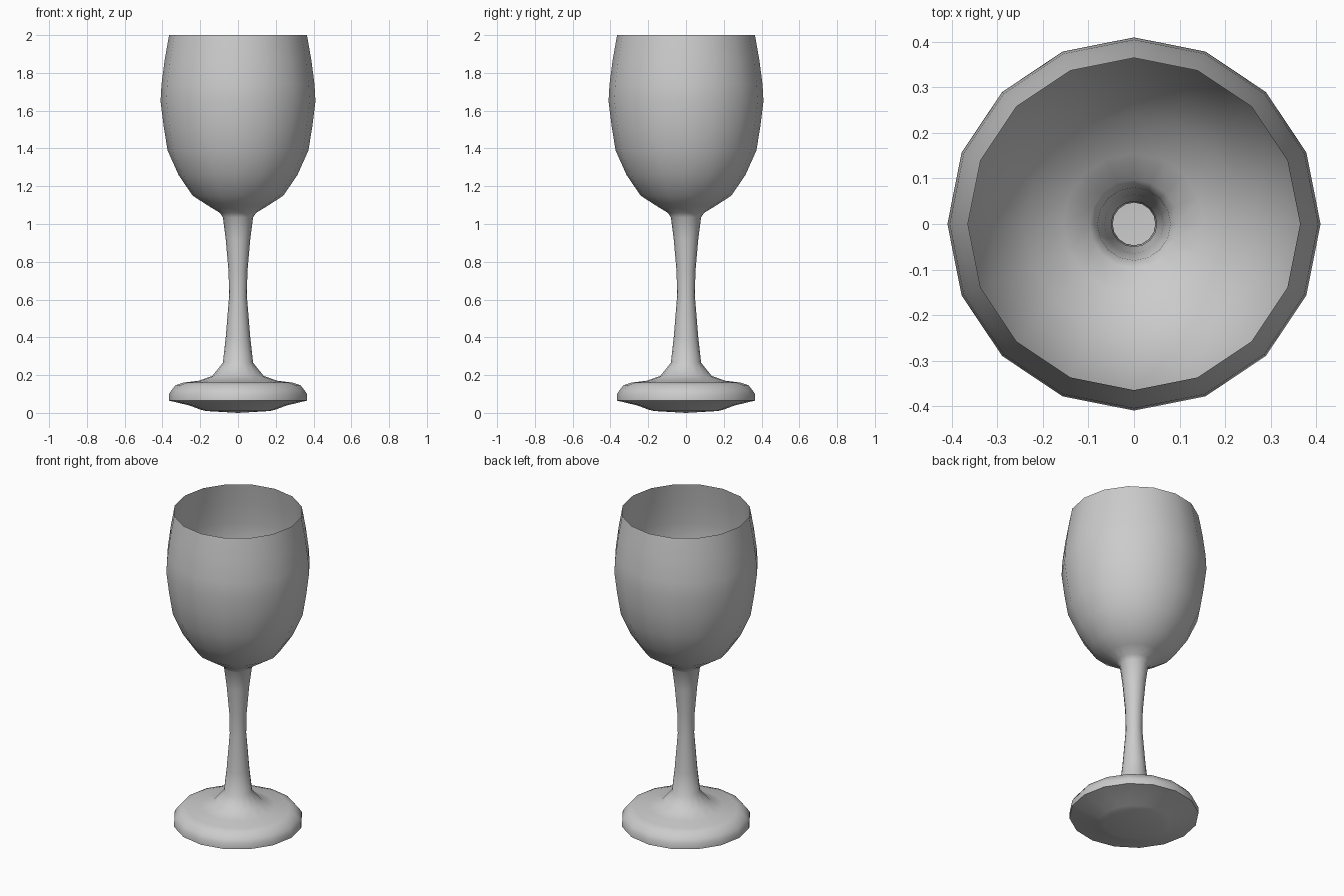
import bpy, bmesh, math

if "Cube" in bpy.data.objects:
    bpy.data.objects.remove(bpy.data.objects["Cube"])

SIDES = 16


def lathe(name, profile):
    """Revolve (radius, z) points around z; a zero radius closes to a point."""
    bm = bmesh.new()
    rings = []
    for r, z in profile:
        if r == 0:
            rings.append([bm.verts.new((0, 0, z))] * SIDES)
        else:
            rings.append([bm.verts.new((r * math.cos(a), r * math.sin(a), z))
                          for a in (2 * math.pi * i / SIDES for i in range(SIDES))])
    for low, high in zip(rings, rings[1:]):
        for i in range(SIDES):
            j = (i + 1) % SIDES
            corners = [low[i], low[j], high[j], high[i]]
            bm.faces.new(list(dict.fromkeys(corners)))
    mesh = bpy.data.meshes.new(name)
    bm.to_mesh(mesh)
    bm.free()
    obj = bpy.data.objects.new(name, mesh)
    bpy.context.collection.objects.link(obj)
    bpy.ops.object.select_all(action='DESELECT')
    bpy.context.view_layer.objects.active = obj
    obj.select_set(True)
    bpy.ops.object.shade_smooth_by_angle(angle=math.radians(40))
    return obj


# Thin-walled goblet: foot underside, foot rim, hollow stem, open bowl
underside = [(0, 0), (0.17, 0.01), (0.20, 0.018), (0.26, 0.04), (0.365, 0.065)]
foot = [(0.365, 0.10), (0.352, 0.12), (0.33, 0.147), (0.29, 0.16),
        (0.21, 0.17), (0.137, 0.195)]
stem = [(0.08, 0.265), (0.065, 0.40), (0.047, 0.62), (0.05, 0.75),
        (0.065, 0.92), (0.08, 1.035)]
bowl = [(0.097, 1.06), (0.155, 1.095), (0.24, 1.15), (0.315, 1.26),
        (0.373, 1.39), (0.394, 1.52), (0.41, 1.65), (0.405, 1.74),
        (0.388, 1.87), (0.365, 2.0)]

lathe("wine_glass", underside + foot + stem + bowl)
